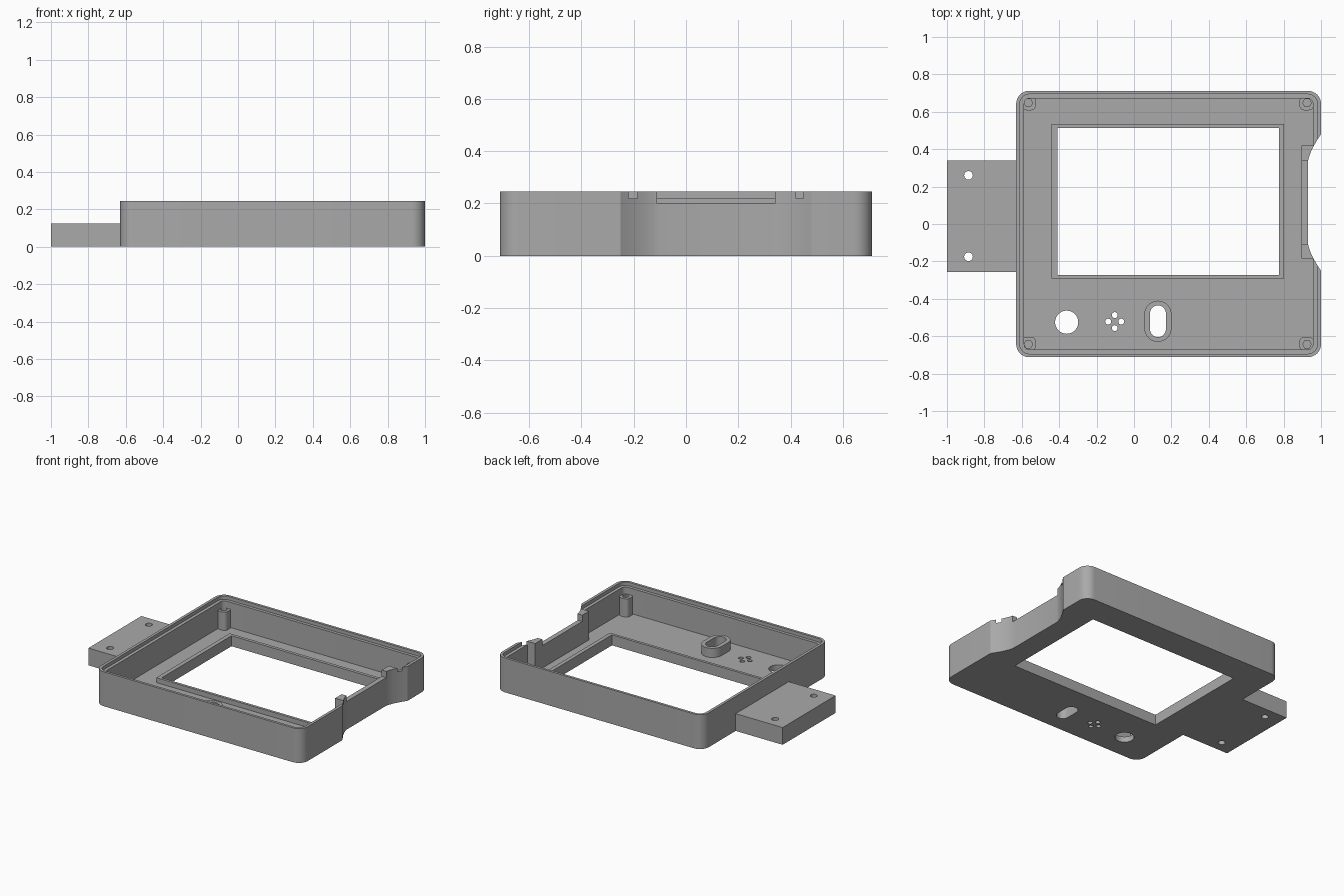
import bpy, bmesh, math

if "Cube" in bpy.data.objects:
    bpy.data.objects.remove(bpy.data.objects["Cube"], do_unlink=True)

grey = bpy.data.materials.new("plain grey")
grey.use_nodes = True
grey.diffuse_color = (0.4, 0.4, 0.4, 1)
grey.node_tree.nodes["Principled BSDF"].inputs["Base Color"].default_value = (0.4, 0.4, 0.4, 1)

FLOOR, TOP, LEDGE = 0.04, 0.245, 0.22
LOW, HIGH = -0.1, 0.5


def prism(name, outline, z0, z1):
    """Extrude a counter-clockwise outline from z0 to z1."""
    bm = bmesh.new()
    base = bm.faces.new([bm.verts.new((x, y, z0)) for x, y in outline])
    top = bmesh.ops.extrude_face_region(bm, geom=[base])["geom"]
    bmesh.ops.translate(bm, vec=(0, 0, z1 - z0),
                        verts=[g for g in top if isinstance(g, bmesh.types.BMVert)])
    bmesh.ops.recalc_face_normals(bm, faces=bm.faces)
    mesh = bpy.data.meshes.new(name)
    bm.to_mesh(mesh)
    bm.free()
    mesh.materials.append(grey)
    obj = bpy.data.objects.new(name, mesh)
    bpy.context.collection.objects.link(obj)
    return obj


def rect(x0, x1, y0, y1, r=0.0, steps=8):
    """Rectangle outline with optional rounded corners."""
    if r == 0:
        return [(x0, y0), (x1, y0), (x1, y1), (x0, y1)]
    centres = [(x1 - r, y1 - r), (x0 + r, y1 - r), (x0 + r, y0 + r), (x1 - r, y0 + r)]
    return [(cx + r * math.cos(a), cy + r * math.sin(a))
            for q, (cx, cy) in enumerate(centres)
            for a in [math.pi / 2 * (q + i / steps) for i in range(steps + 1)]]


def circle(cx, cy, r, n=32):
    return [(cx + r * math.cos(math.tau * i / n), cy + r * math.sin(math.tau * i / n))
            for i in range(n)]


def slot(cx, cy, w, h):
    """Upright slot outline with round ends."""
    r = w / 2
    arc = [math.pi * i / 14 for i in range(15)]
    return ([(cx + r * math.cos(a), cy + h / 2 - r + r * math.sin(a)) for a in arc] +
            [(cx - r * math.cos(a), cy - h / 2 + r - r * math.sin(a)) for a in arc])


def combine(obj, outline, z0=LOW, z1=HIGH, op="DIFFERENCE"):
    """Cut or join a prism and keep only the result."""
    tool = prism("tool", outline, z0, z1)
    mod = obj.modifiers.new("cut", "BOOLEAN")
    mod.operation, mod.solver, mod.object = op, "EXACT", tool
    bpy.context.view_layer.update()
    mesh = bpy.data.meshes.new_from_object(
        obj.evaluated_get(bpy.context.evaluated_depsgraph_get()))
    obj.modifiers.clear()
    obj.data = mesh
    bpy.data.objects.remove(tool, do_unlink=True)


# Tray shell with a stepped rim
X0, X1, Y = -0.63, 1.0, 0.712
tray = prism("tray", rect(X0, X1, -Y, Y, 0.07), 0, TOP)
combine(tray, rect(X0 + 0.043, X1 - 0.043, -Y + 0.04, Y - 0.04, 0.03), FLOOR)
combine(tray, rect(X0 + 0.02, X1 - 0.02, -Y + 0.018, Y - 0.018, 0.05), LEDGE)

# Thickened wall, finger scoop and low notch on the +x side
combine(tray, rect(0.895, 0.99, -0.185, 0.42), 0.02, TOP, "UNION")
ramp = [i / 10 for i in range(12)]
scoop = ([(0.93 + 0.07 * t ** 1.5, 0.33 + 0.15 * t) for t in ramp] +
         [(0.93 + 0.07 * t ** 1.5, -0.10 - 0.15 * t) for t in ramp])
upper, lower = scoop[:12], scoop[12:]
combine(tray, upper[::-1] + lower + [(1.2, -0.27), (1.2, 0.5)])
combine(tray, rect(0.85, 1.1, -0.11, 0.34), 0.2)

# Openings in the floor
window = rect(-0.41, 0.775, -0.273, 0.512)
combine(tray, window)
combine(tray, circle(-0.36, -0.525, 0.062))
for dx, dy in [(1, 0), (-1, 0), (0, 1), (0, -1)]:
    combine(tray, circle(-0.103 + 0.035 * dx, -0.522 + 0.035 * dy, 0.016, 16))
button_hole = slot(0.128, -0.52, 0.085, 0.17)
combine(tray, button_hole)

# Raised frame round the window and collar round the slot
frame = prism("window_frame", rect(-0.44, 0.803, -0.292, 0.535), FLOOR, 0.075)
combine(frame, window)
collar = prism("slot_collar", slot(0.128, -0.52, 0.145, 0.22), FLOOR, 0.105)
combine(collar, button_hole)

# Screw posts in the corners
parts = [tray, frame, collar]
for x, sx in [(-0.565, 1), (0.925, -1)]:
    for y, sy in [(0.648, -1), (-0.643, 1)]:
        xs = sorted([x - sx * 0.035, x + sx * 0.04])
        ys = sorted([y - sy * 0.035, y + sy * 0.04])
        post = prism("screw_post", rect(*xs, *ys, 0.025, 5), FLOOR, 0.17)
        combine(post, circle(x, y, 0.023, 6), 0.06)
        parts.append(post)

# Mounting tab with two holes
tab = prism("mounting_tab", rect(-1.0, X0, -0.257, 0.34), 0, 0.123)
for y in (0.26, -0.175):
    combine(tab, circle(-0.885, y, 0.023, 24))
parts.append(tab)

# Smooth the curved walls, keep the edges sharp
bpy.ops.object.select_all(action="DESELECT")
for part in parts:
    part.select_set(True)
bpy.context.view_layer.objects.active = tray
bpy.ops.object.shade_smooth_by_angle(angle=math.radians(30))
